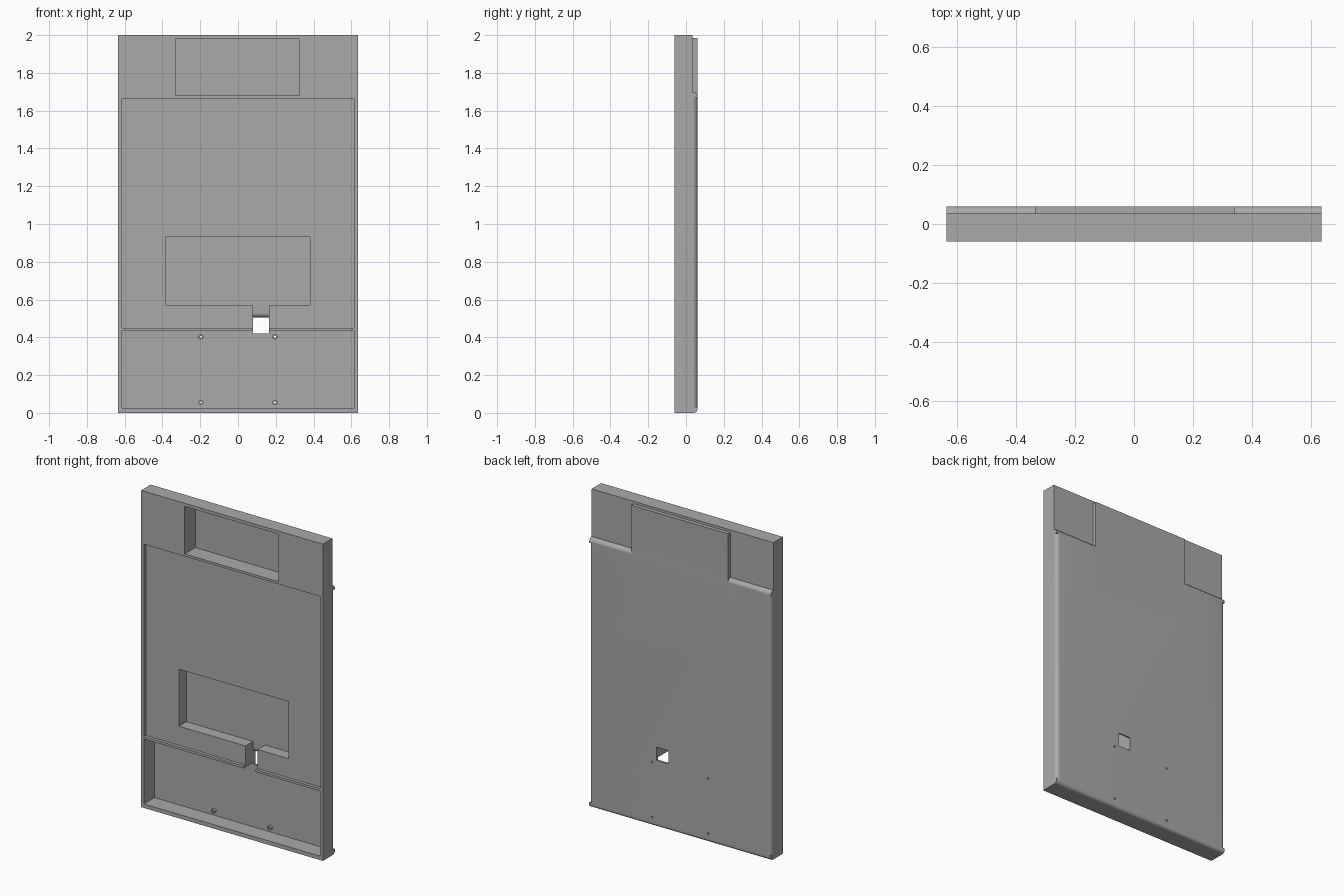
import bpy, bmesh, math
from mathutils import Vector

cube = bpy.data.objects.get("Cube")
if cube:
    bpy.data.objects.remove(cube, do_unlink=True)

grey = bpy.data.materials.new("plain grey")
grey.use_nodes = True
grey.diffuse_color = (0.4, 0.4, 0.4, 1)
grey.node_tree.nodes["Principled BSDF"].inputs["Base Color"].default_value = (0.4, 0.4, 0.4, 1)

HALF_W, FRONT, STEP, BACK = 0.635, -0.06, 0.035, 0.06
FLOOR = 0.045  # depth of the deep pockets


def prism(name, profile, axis, start, end):
    """Extrude a 2D profile along x, y or z."""
    place = {"x": lambda p, t: (t, p[0], p[1]),
             "y": lambda p, t: (p[0], t, p[1]),
             "z": lambda p, t: (p[0], p[1], t)}[axis]
    bm = bmesh.new()
    face = bm.faces.new([bm.verts.new(place(p, start)) for p in profile])
    ext = bmesh.ops.extrude_face_region(bm, geom=[face])
    verts = [g for g in ext["geom"] if isinstance(g, bmesh.types.BMVert)]
    shift = Vector(place((0, 0), end - start))
    bmesh.ops.translate(bm, verts=verts, vec=shift)
    bmesh.ops.recalc_face_normals(bm, faces=bm.faces)
    mesh = bpy.data.meshes.new(name)
    bm.to_mesh(mesh)
    bm.free()
    mesh.materials.append(grey)
    ob = bpy.data.objects.new(name, mesh)
    bpy.context.scene.collection.objects.link(ob)
    return ob


def box(name, x, y, z):
    return prism(name, [(x[0], z[0]), (x[1], z[0]), (x[1], z[1]), (x[0], z[1])], "y", *y)


def arc(cx, cy, r, a0, a1, n=8):
    angles = [math.radians(a0 + (a1 - a0) * i / n) for i in range(n + 1)]
    return [(cx + r * math.cos(a), cy + r * math.sin(a)) for a in angles]


def rod(name, x, z, r, y):
    return prism(name, arc(x, z, r, 0, 337.5, 15), "y", *y)


def combine(tool, operation="DIFFERENCE"):
    """Apply a boolean to the panel and drop the tool."""
    tool.hide_render = True
    mod = panel.modifiers.new("bool", "BOOLEAN")
    mod.operation, mod.solver, mod.object = operation, "EXACT", tool
    bpy.context.view_layer.objects.active = panel
    bpy.ops.object.modifier_apply(modifier=mod.name)
    bpy.data.objects.remove(tool, do_unlink=True)


# Main panel: side profile with rounded bottom edge and rounded ledge
side = [(FRONT, 0)] + arc(0.04, 0.02, 0.02, -90, 0)
side += arc(STEP, 1.675, BACK - STEP, 0, 90) + [(STEP, 2), (FRONT, 2)]
panel = prism("wall_panel", side, "x", -HALF_W, HALF_W)

# Raised housing at the back behind the top pocket
combine(box("rear_housing", (-0.335, 0.34), (0, BACK), (1.5, 1.985)), "UNION")

# Rounded rear side edges, stopping short of the corners
for s in (-1, 1):
    edge = arc(0.61, STEP, 0.025, 0, 90) + [(0.61, 0.08), (0.66, 0.08), (0.66, STEP)]
    combine(prism("edge_cutter", [(s * x, y) for x, y in edge], "z", 0.03, 1.67))

# Front pockets
OUT = FRONT - 0.05
combine(box("top_pocket", (-0.33, 0.325), (OUT, FLOOR), (1.68, 1.98)))
combine(box("middle_recess", (-0.615, 0.615), (OUT, FRONT + 0.02), (0.45, 1.665)))
combine(box("middle_pocket", (-0.385, 0.38), (OUT, 0.035), (0.57, 0.93)))
combine(box("bottom_pocket", (-0.615, 0.615), (OUT, FLOOR), (0.025, 0.435)))

# Cable slot with a curved ceiling leading out through the back
slot = [(OUT, 0.42), (0.1, 0.42), (0.1, 0.505), (BACK, 0.505)]
slot += arc(BACK, 0.53, 0.025, 270, 180) + [(0.035, 0.58), (OUT, 0.58)]
combine(prism("cable_slot", slot, "x", 0.08, 0.165))

# Screw bosses with through holes
for x in (-0.197, 0.195):
    for z in (0.055, 0.403):
        combine(rod("boss", x, z, 0.014, (FLOOR - 0.015, FLOOR + 0.005)), "UNION")
        combine(rod("screw_hole", x, z, 0.006, (OUT, 0.1)))

bpy.ops.object.select_all(action="DESELECT")
panel.select_set(True)
bpy.context.view_layer.objects.active = panel
bpy.ops.object.shade_smooth_by_angle(angle=math.radians(30))
